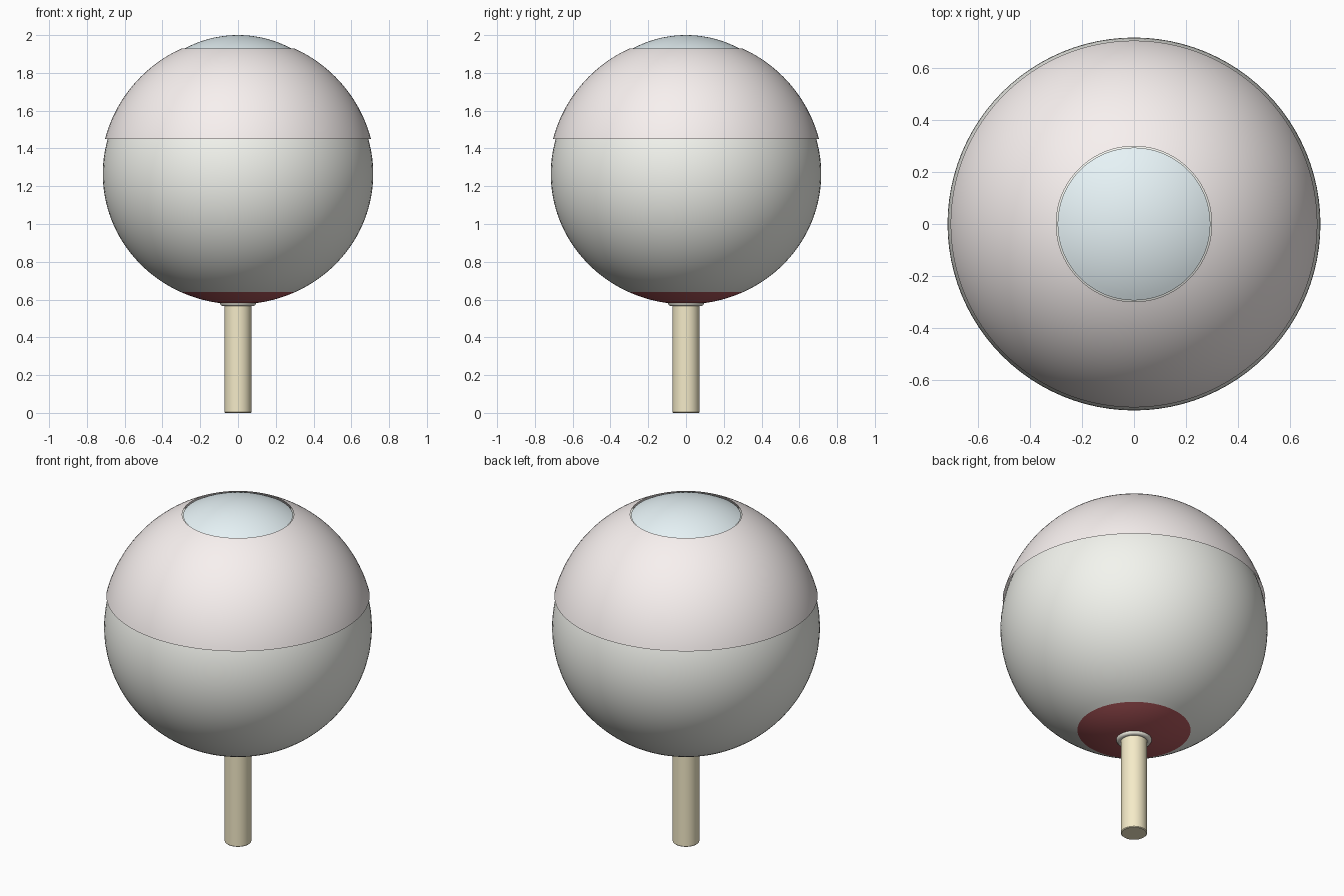
import bpy, bmesh
from math import sin, cos, pi, acos, sqrt

if "Cube" in bpy.data.objects:
    bpy.data.objects.remove(bpy.data.objects["Cube"])

SEG = 96
CZ = 1.265  # height of the ball centre


def finish(obj, color):
    mat = bpy.data.materials.new(obj.name + "_colour")
    mat.diffuse_color = (*color, 1)
    mat.use_nodes = True
    mat.node_tree.nodes["Principled BSDF"].inputs["Base Color"].default_value = mat.diffuse_color
    obj.data.materials.append(mat)
    bpy.context.view_layer.objects.active = obj
    obj.select_set(True)
    bpy.ops.object.shade_smooth_by_angle()
    obj.select_set(False)


def lathe(name, profile, color):
    """Spin a list of (radius, z) points, running bottom to top, around z."""
    bm = bmesh.new()
    verts = [bm.verts.new((r, 0, z)) for r, z in profile]
    edges = [bm.edges.new(p) for p in zip(verts, verts[1:])]
    bmesh.ops.spin(bm, geom=verts + edges, cent=(0, 0, 0), axis=(0, 0, 1),
                   angle=2 * pi, steps=SEG, use_duplicate=False)
    bmesh.ops.remove_doubles(bm, verts=bm.verts, dist=1e-5)
    bmesh.ops.recalc_face_normals(bm, faces=bm.faces)
    # open caps: make sure normals point away from the axis / upwards
    face = max(bm.faces, key=lambda f: f.calc_area())
    c = face.calc_center_median()
    c.z -= sum(z for r, z in profile) / len(profile) if profile[0][0] < 0.001 and profile[-1][0] < 0.001 else CZ
    if face.normal.dot(c) < 0:
        bmesh.ops.reverse_faces(bm, faces=bm.faces)
    mesh = bpy.data.meshes.new(name)
    bm.to_mesh(mesh)
    bm.free()
    obj = bpy.data.objects.new(name, mesh)
    bpy.context.collection.objects.link(obj)
    finish(obj, color)


def arc(rx, rz, cz, a0, a1, n):
    """Elliptic arc; the angle is measured from straight down."""
    angles = [a0 + (a1 - a0) * i / n for i in range(n + 1)]
    return [(rx * sin(a), cz - rz * cos(a)) for a in angles]


# Main ball, slightly shorter along its axis
split = acos((CZ - 0.64) / 0.69)
lathe("white_ball", arc(0.716, 0.69, CZ, split, pi, 56), (0.90, 0.91, 0.86))

# Red patch around the stem
lathe("red_back_patch", arc(0.716, 0.69, CZ, 0, split, 10), (0.45, 0.10, 0.11))

# Thin pink shell over the upper part, open at its lower rim
R = 0.728
lathe("pink_shell", arc(R, R, CZ, pi - acos(0.185 / R), pi - acos(0.664 / R), 32),
      (0.94, 0.88, 0.87))

# Clear dome bulging at the top
D = 0.60
edge = sqrt(D * D - 0.293 ** 2)
lathe("front_dome", arc(D, D, 2.0 - D, pi - acos(edge / D), pi, 14), (0.80, 0.90, 0.93))

# Stem below the ball
lathe("stem", [(0, 0), (0.067, 0), (0.071, 0.004), (0.071, 0.62), (0, 0.62)],
      (0.91, 0.83, 0.58))

# Collar ring where the stem meets the ball
bpy.ops.mesh.primitive_torus_add(major_radius=0.078, minor_radius=0.017,
                                 major_segments=64, minor_segments=16,
                                 location=(0, 0, 0.582))
collar = bpy.context.object
collar.name = "stem_collar"
finish(collar, (0.90, 0.88, 0.78))
